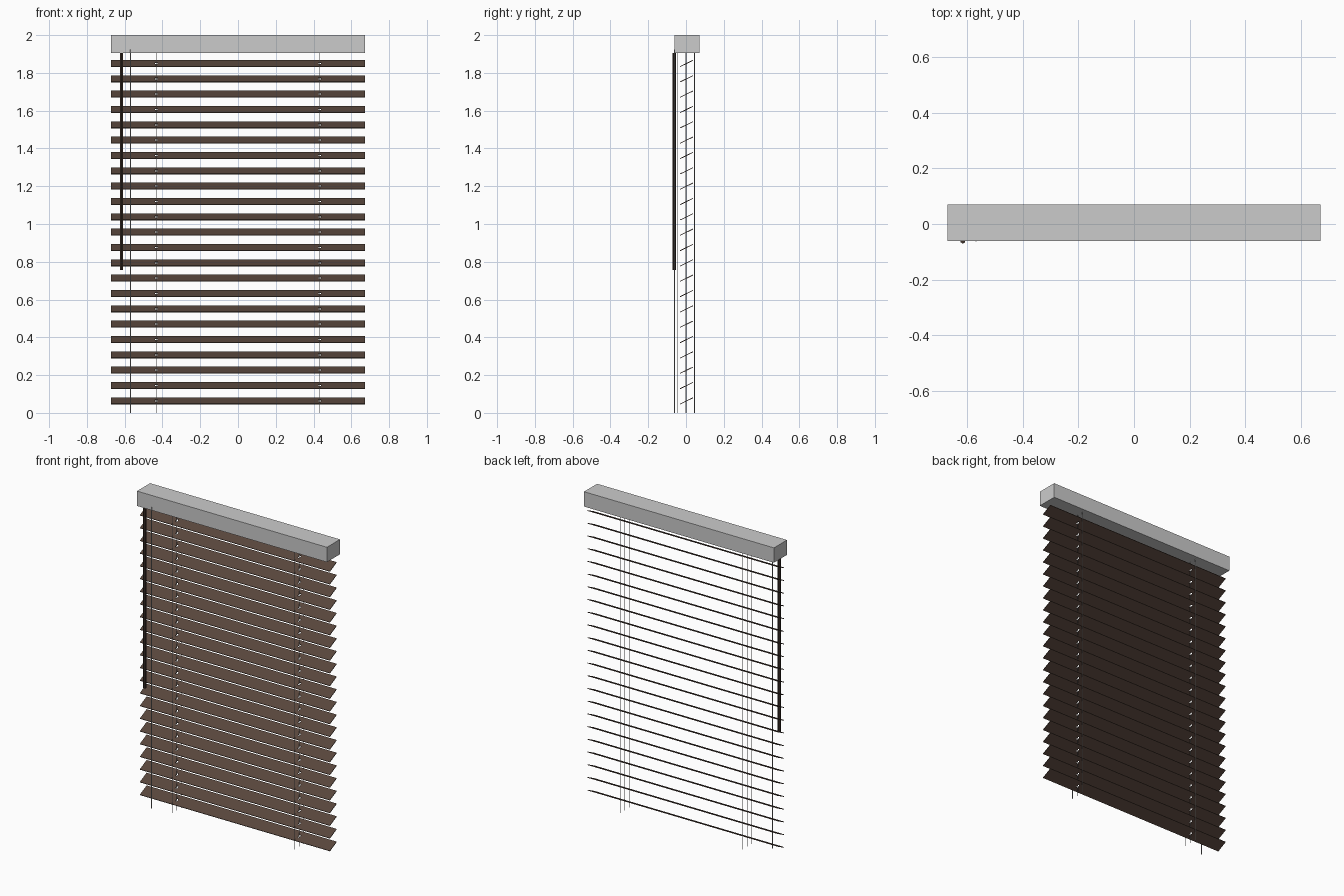
import bpy, bmesh, math
from mathutils import Matrix

if "Cube" in bpy.data.objects:
    bpy.data.objects.remove(bpy.data.objects["Cube"])


def material(name, rgb):
    m = bpy.data.materials.new(name)
    m.diffuse_color = (*rgb, 1)
    m.use_nodes = True
    m.node_tree.nodes["Principled BSDF"].inputs["Base Color"].default_value = m.diffuse_color
    return m


WOOD = material("brown_wood", (0.10, 0.062, 0.046))
DARK = material("dark_wood", (0.05, 0.032, 0.024))


def finish(bm, name, mat=None):
    me = bpy.data.meshes.new(name)
    bm.to_mesh(me)
    bm.free()
    ob = bpy.data.objects.new(name, me)
    bpy.context.collection.objects.link(ob)
    if mat:
        me.materials.append(mat)
    return ob


def rod(name, x, y, z0, z1, r, sides, mat=None):
    bm = bmesh.new()
    bmesh.ops.create_cone(bm, cap_ends=True, segments=sides, radius1=r, radius2=r, depth=z1 - z0,
                          matrix=Matrix.Translation((x, y, (z0 + z1) / 2)))
    return finish(bm, name, mat)


# Headrail
bm = bmesh.new()
bmesh.ops.create_cube(bm, size=1, matrix=Matrix.Translation((0, 0.005, 1.9525))
                      @ Matrix.Diagonal((1.343, 0.132, 0.095, 1)))
finish(bm, "headrail")

# Slat mesh: thin board with two cord slots left open
XS = [-0.6715, -0.439, -0.427, 0.427, 0.439, 0.6715]
YS = [-0.038, -0.01, 0.01, 0.038]
T = 0.002
bm = bmesh.new()
verts = [[[bm.verts.new((x, y, z)) for y in YS] for x in XS] for z in (-T, T)]
solid = {(i, j) for i in range(5) for j in range(3)} - {(1, 1), (3, 1)}
for i, j in solid:
    ring = [(i, j), (i + 1, j), (i + 1, j + 1), (i, j + 1)]
    bm.faces.new([verts[1][a][b] for a, b in ring])
    bm.faces.new([verts[0][a][b] for a, b in reversed(ring)])
    # side walls where the neighbouring cell is open
    for k, (di, dj) in enumerate([(0, -1), (1, 0), (0, 1), (-1, 0)]):
        if (i + di, j + dj) not in solid:
            (a, b), (c, d) = ring[k], ring[(k + 1) % 4]
            bm.faces.new([verts[0][a][b], verts[0][c][d], verts[1][c][d], verts[1][a][b]])
slat = finish(bm, "slat_01", WOOD)

# 23 tilted slats, front edge low
for n in range(23):
    ob = slat if n == 0 else slat.copy()
    if n:
        ob.name = f"slat_{n + 1:02d}"
        bpy.context.collection.objects.link(ob)
    ob.location = (0, 0.003, 1.85 - n * 0.0812)
    ob.rotation_euler = (math.radians(26), 0, 0)

# Ladder cords: front, through the slots, and back
for side, x in (("left", -0.433), ("right", 0.433)):
    for place, y in (("front", -0.046), ("middle", 0.0), ("back", 0.045)):
        rod(f"{side}_{place}_cord", x, y, 0, 1.92, 0.0015, 8)

# Pull cord and tilt wand
rod("pull_cord", -0.569, -0.061, 0, 1.925, 0.002, 8)
rod("tilt_wand", -0.616, -0.0615, 0.757, 1.905, 0.009, 6, DARK)
